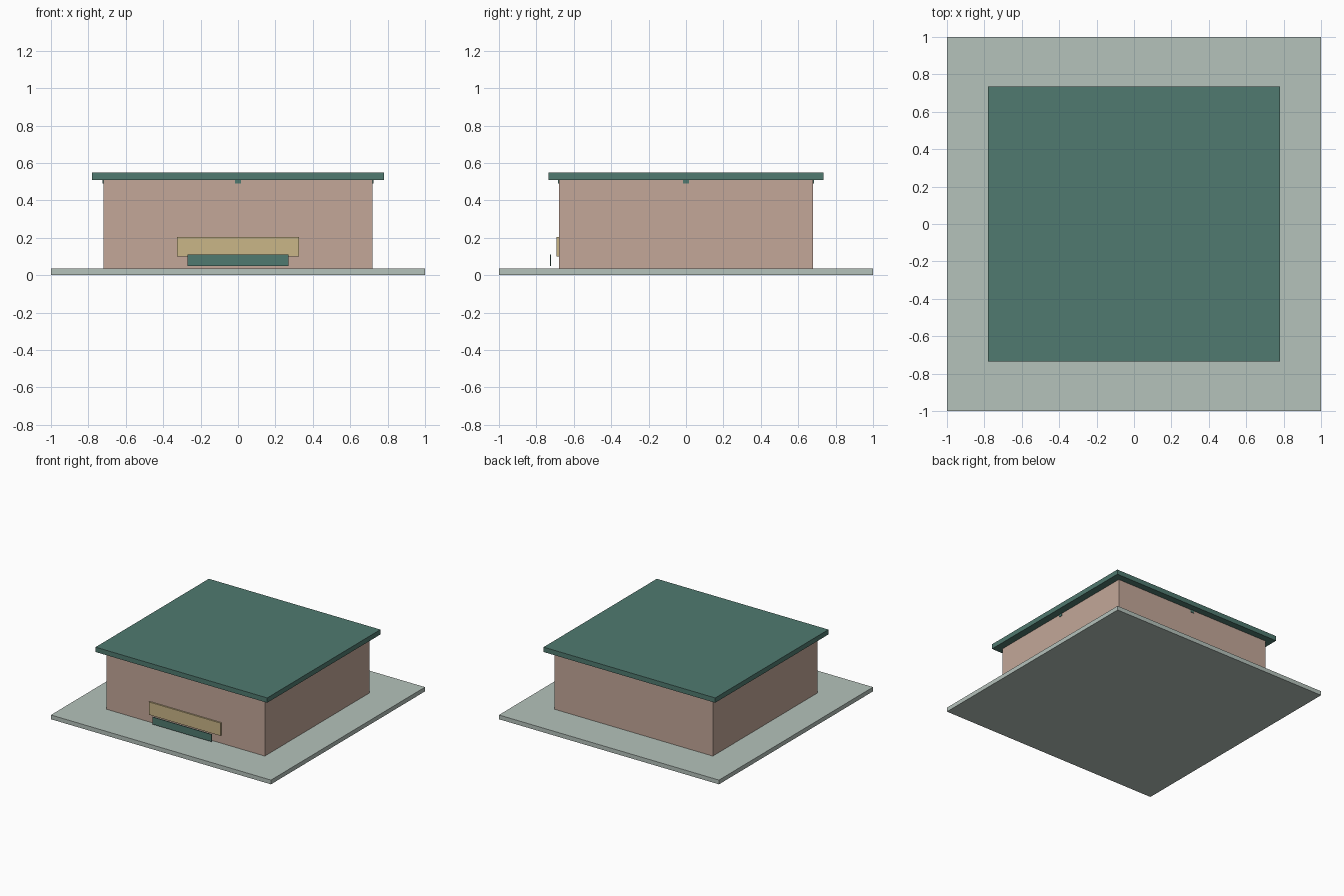
import bpy
import math

if "Cube" in bpy.data.objects:
    bpy.data.objects.remove(bpy.data.objects["Cube"], do_unlink=True)


def linear(c):
    c /= 255
    return c / 12.92 if c <= 0.04045 else ((c + 0.055) / 1.055) ** 2.4


def material(name, *rgb):
    mat = bpy.data.materials.new(name)
    mat.use_nodes = True
    colour = (*[linear(c) for c in rgb], 1)
    mat.diffuse_color = colour
    mat.node_tree.nodes["Principled BSDF"].inputs["Base Color"].default_value = colour
    return mat


def box(name, mat, size, centre, turn=0):
    bpy.ops.mesh.primitive_cube_add(size=1, location=centre, rotation=(0, 0, turn))
    obj = bpy.context.object
    obj.name = name
    obj.scale = size
    bpy.ops.object.transform_apply(location=False, rotation=True, scale=True)
    obj.data.materials.append(mat)
    return obj


green = material("dark green", 80, 122, 112)
clay = material("pink clay", 195, 167, 153)
stone = material("pale stone", 181, 194, 187)
sand = material("sand yellow", 202, 182, 135)

# Ground slab, walls and overhanging flat roof
box("ground_slab", stone, (2, 2, 0.035), (0, 0, 0.0175))
box("walls", clay, (1.44, 1.36, 0.475), (0, 0, 0.2725))
box("roof", green, (1.56, 1.47, 0.04), (0, 0, 0.53))

# Front panel and the thin bar standing before it
box("front_panel", sand, (0.65, 0.012, 0.105), (0, -0.686, 0.1525))
box("front_bar", green, (0.54, 0.006, 0.06), (0, -0.724, 0.08))

# Small brackets under the eaves, one in the middle of each wall
for i, side in enumerate(("front", "left", "back", "right")):
    angle = i * math.pi / 2
    reach = 0.681 if i % 2 == 0 else 0.721
    place = (reach * math.sin(angle), -reach * math.cos(angle), 0.5)
    box(side + "_eave_bracket", green, (0.032, 0.006, 0.022), place, angle)
